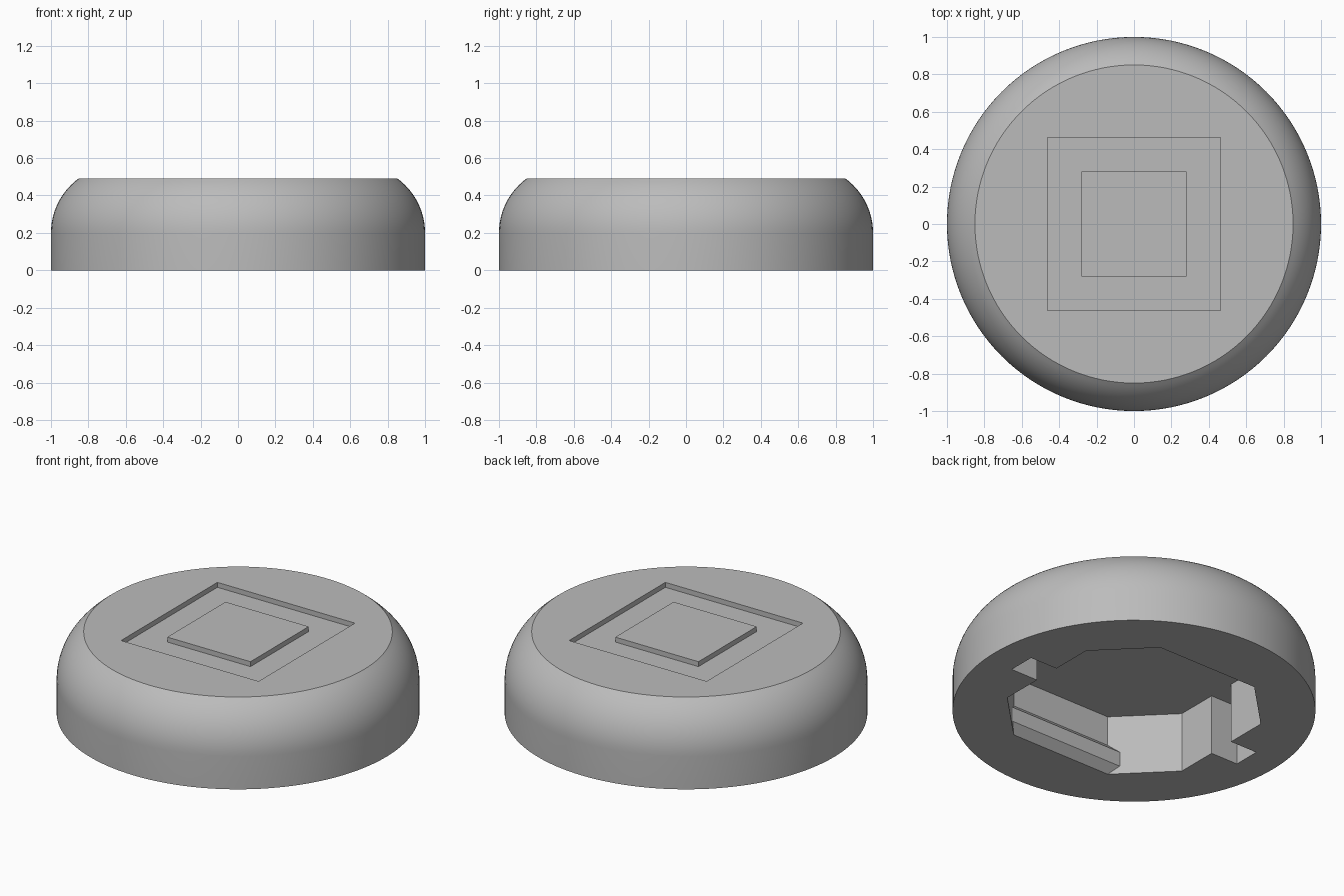
import bpy
import bmesh
from math import cos, sin, pi, asin, radians

TOP = 0.492        # height of the flat top
GROOVE = 0.462     # floor of the square groove
CEILING = 0.365    # roof of the underside socket

cube = bpy.data.objects.get("Cube")
if cube:
    bpy.data.objects.remove(cube, do_unlink=True)

grey = bpy.data.materials.new("plain grey")
grey.use_nodes = True
colour = (0.5, 0.5, 0.5, 1)
grey.diffuse_color = colour
grey.node_tree.nodes["Principled BSDF"].inputs["Base Color"].default_value = colour


def prism(name, points, offset):
    """Closed solid made by sweeping a flat outline along an offset."""
    bm = bmesh.new()
    face = bm.faces.new([bm.verts.new(p) for p in points])
    moved = bmesh.ops.extrude_face_region(bm, geom=[face], use_keep_orig=True)
    verts = [v for v in moved["geom"] if isinstance(v, bmesh.types.BMVert)]
    bmesh.ops.translate(bm, verts=verts, vec=offset)
    return finish(name, bm)


def finish(name, bm):
    bmesh.ops.recalc_face_normals(bm, faces=bm.faces)
    mesh = bpy.data.meshes.new(name)
    bm.to_mesh(mesh)
    bm.free()
    mesh.materials.append(grey)
    obj = bpy.data.objects.new(name, mesh)
    bpy.context.collection.objects.link(obj)
    return obj


def square(half, z):
    return [(half, half, z), (-half, half, z), (-half, -half, z), (half, -half, z)]


def cut(body, cutter):
    cutter.hide_render = True
    mod = body.modifiers.new("cut", "BOOLEAN")
    mod.operation = "DIFFERENCE"
    mod.solver = "EXACT"
    mod.object = cutter
    bpy.context.view_layer.objects.active = body
    bpy.ops.object.modifier_apply(modifier=mod.name)
    bpy.data.objects.remove(cutter, do_unlink=True)


# Round body: straight wall, then a rounded shoulder up to the flat top
shoulder, base, steps, sides = 0.36, 0.2, 12, 128
sweep = asin((TOP - base) / shoulder)
profile = [(1, 0)]
for i in range(steps + 1):
    a = sweep * i / steps
    profile.append((1 - shoulder + shoulder * cos(a), base + shoulder * sin(a)))

bm = bmesh.new()
rings = []
for r, z in profile:
    rings.append([bm.verts.new((r * cos(2 * pi * k / sides), r * sin(2 * pi * k / sides), z))
                  for k in range(sides)])
for low, high in zip(rings, rings[1:]):
    for k in range(sides):
        n = (k + 1) % sides
        bm.faces.new((low[k], low[n], high[n], high[k]))
bm.faces.new(rings[0])
bm.faces.new(rings[-1])
body = finish("round_body", bm)

# Square groove in the top
cut(body, prism("groove_cutter", square(0.463, GROOVE), (0, 0, 0.2)))

# Eight-sided socket underneath with a slot on the left and right
quarter = [(0.81, 0.083), (0.628, 0.083), (0.628, 0.338), (0.338, 0.628)]
half = quarter + [(-x, y) for x, y in reversed(quarter)]
outline = half + [(-x, -y) for x, y in half]
cut(body, prism("socket_cutter", [(x, y, -0.1) for x, y in outline], (0, 0, CEILING + 0.1)))

bpy.ops.object.select_all(action="DESELECT")
body.select_set(True)
bpy.context.view_layer.objects.active = body
bpy.ops.object.shade_smooth_by_angle(angle=radians(25))

# Square island level with the top
prism("top_island", square(0.28, GROOVE - 0.02), (0, 0, TOP - GROOVE + 0.02))

# Bevelled gripping ribs along the front and back socket walls
ridge = [(0, 0), (0.047, 0.048), (0.047, 0.137), (0, 0.184)]
for name, side in (("front_rib", -1), ("back_rib", 1)):
    prism(name, [(-0.4, side * (0.628 - d), z) for d, z in ridge], (0.8, 0, 0))
